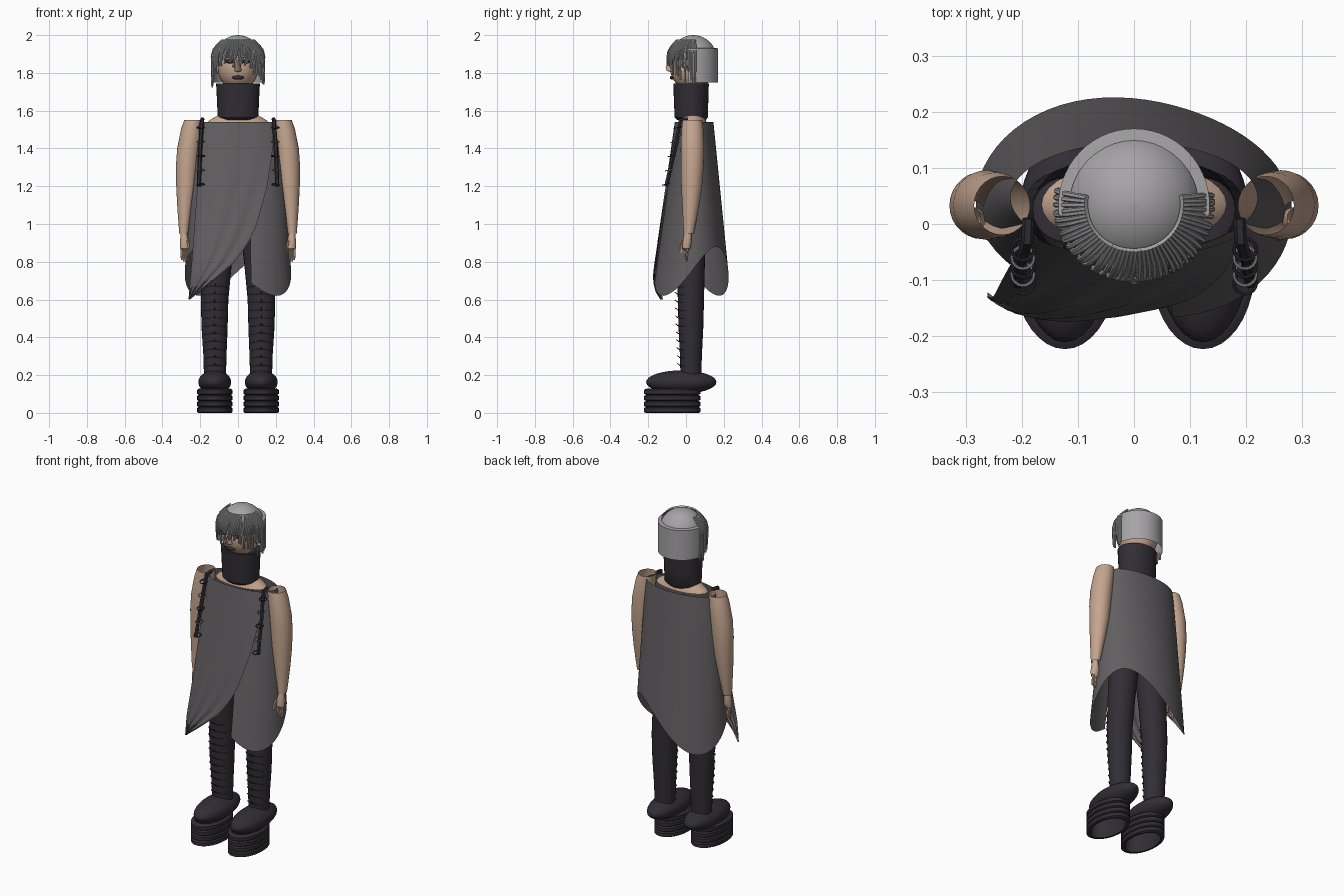
import bpy, bmesh, math, random
from math import sin, cos, pi, radians

if "Cube" in bpy.data.objects:
    bpy.data.objects.remove(bpy.data.objects["Cube"])
random.seed(4)

def mat(name, c):
    m = bpy.data.materials.new(name)
    m.diffuse_color = (*c, 1)
    m.use_nodes = True
    m.node_tree.nodes["Principled BSDF"].inputs["Base Color"].default_value = m.diffuse_color
    return m

SKIN = mat("skin", (.56, .38, .28))
DARK = mat("dark_cloth", (.03, .027, .035))
CLOTH = mat("grey_cloth", (.12, .112, .118))
HAIR = mat("hair", (.38, .37, .38))
METAL = mat("metal", (.3, .3, .32))

def finish(ob, m, angle=40):
    ob.data.materials.append(m)
    bpy.ops.object.select_all(action='DESELECT')
    ob.select_set(True)
    bpy.context.view_layer.objects.active = ob
    bpy.ops.object.shade_smooth_by_angle(angle=radians(angle))
    return ob

def grid(name, rows, m, closed=False):
    """Surface through rows of points."""
    verts = [p for r in rows for p in r]
    n = len(rows[0])
    faces = [(i*n+j, i*n+(j+1) % n, (i+1)*n+(j+1) % n, (i+1)*n+j)
             for i in range(len(rows)-1) for j in range(n if closed else n-1)]
    me = bpy.data.meshes.new(name)
    me.from_pydata(verts, [], faces)
    ob = bpy.data.objects.new(name, me)
    bpy.context.collection.objects.link(ob)
    return finish(ob, m)

def loft(name, rings, m, n=24):
    """Tube through elliptical rings (cx, cy, z, rx, ry)."""
    return grid(name, [[(cx+rx*cos(2*pi*j/n), cy+ry*sin(2*pi*j/n), z) for j in range(n)]
                       for cx, cy, z, rx, ry in rings], m, True)

def ball(name, c, r, m, seg=24):
    bpy.ops.mesh.primitive_uv_sphere_add(segments=seg, ring_count=seg//2, location=c)
    ob = bpy.context.object
    ob.name = name
    ob.scale = r
    bpy.ops.object.transform_apply(location=False, rotation=False)
    return finish(ob, m, 60)

def tubes(name, paths, r, m, smooth=True):
    cu = bpy.data.curves.new(name, 'CURVE')
    cu.dimensions = '3D'
    cu.bevel_depth, cu.bevel_resolution, cu.use_fill_caps = r, 1, True
    for p in paths:
        s = cu.splines.new('POLY')
        s.points.add(len(p)-1)
        for q, co in zip(s.points, p):
            q.co = (*co, 1)
    ob = bpy.data.objects.new(name, cu)
    bpy.context.collection.objects.link(ob)
    bpy.ops.object.select_all(action='DESELECT')
    ob.select_set(True)
    bpy.context.view_layer.objects.active = ob
    bpy.ops.object.convert(target='MESH')
    return finish(bpy.context.object, m)

def lerp(table, z):
    """Piecewise linear lookup, keys descending."""
    for (a, va), (b, vb) in zip(table, table[1:]):
        if z >= b:
            return va+(vb-va)*min(1, max(0, (a-z)/(a-b)))
    return table[-1][1]

# head and face
ball("head", (0, .03, 1.83), (.108, .115, .125), SKIN)
loft("nose", [(0, -.075, 1.87, .008, .01), (0, -.085, 1.83, .014, .024), (0, -.082, 1.81, .02, .022),
              (0, -.075, 1.805, .004, .004)], SKIN, 10)
ball("lips", (0, -.072, 1.775), (.032, .014, .011), DARK, 12)
for s in (-1, 1):
    ball("eye", (s*.042, -.075, 1.862), (.024, .014, .012), DARK, 12)
    ball("ear", (s*.11, .03, 1.83), (.012, .025, .035), SKIN, 12)

# collar and neck base
loft("collar", [(0, .03, 1.55, .09, .075), (0, .028, 1.565, .108, .088), (0, .027, 1.65, .111, .091),
                (0, .027, 1.745, .116, .094), (0, .027, 1.745, .1, .08)], DARK, 32)
loft("neck_base", [(0, .035, 1.535, .165, .075), (0, .035, 1.55, .15, .07), (0, .03, 1.585, .09, .065)], SKIN, 32)

# hair: dome, back shell, hanging locks
rings = [(0, .038, 1.868+.132*sin(a), .127*cos(a)+1e-4, .127*cos(a)+1e-4)
         for a in (pi/2*k/10 for k in range(11))]
loft("hair_dome", rings, HAIR, 40)
grid("hair_shell", [[(.135*cos(a), .033+.137*sin(a), z) for a in (radians(-8+196*k/30) for k in range(31))]
                    for z in (1.75, 1.8, 1.87, 1.93)] +
     [[(.115*cos(a), .033+.115*sin(a), 1.932) for a in (radians(-8+196*k/30) for k in range(31))]], HAIR)
locks = []
for k in range(46):
    a = radians(172+196*k/45)
    f = max(0, -sin(a))
    end = 1.735+.1*f+random.uniform(-.02, .06)
    tw = random.uniform(-.06, .06)-.12*f
    p = [(.085, 1.975), (.115, 1.945), (.134, 1.915), (.14, 1.885), (.139, (1.885+end)/2), (.137, end)]
    locks.append([(r*cos(a+tw*i/5), .035+r*sin(a+tw*i/5)*(1-.04*f), z) for i, (r, z) in enumerate(p)])
tubes("hair_locks", locks, .005, HAIR)

# tunic: slit-front shell with wavy hem
N = 56
def body(t):
    return .22+.062*t**.8, .098+.097*t, .047-.017*t
rows = []
for i in range(15):
    row = []
    for j in range(N+1):
        a = radians(-76+292*j/N)
        hem = .75+.13*sin(2*a)
        z = 1.54+(hem-1.54)*i/14
        rx, ry, cy = body((1.54-z)/.8)
        row.append((rx*cos(a), cy+ry*sin(a), z))
    rows.append(row)
grid("tunic", rows, CLOTH)

# diagonal wrap panel over the front
right = [(1.54, .2), (1.45, .192), (1.2, .155), (1.0, .1), (.9, .055), (.8, -.015), (.7, -.13), (.6, -.255)]
left = [(1.54, -.205), (1.2, -.215), (.8, -.245), (.6, -.262)]
rows = []
for i in range(25):
    u = i/24
    row = []
    for j in range(25):
        v = j/24
        z = 1.54-.94*u
        x = lerp(left, z)*(1-v)+lerp(right, z)*v
        rx, ry, cy = body(min(1, u*1.15))
        s = min(1, abs(x)/(rx+.015))
        y = cy-ry*max(0, 1-s**(2+2*u))**(.5-.2*u)-.008+.005*u*sin(22*v+4*u)
        row.append((x, y, z))
    rows.append(row)
grid("wrap_panel", rows, CLOTH)

for s in (-1, 1):
    # arm: open-topped sleeve shape, then hand
    loft("arm", [(s*x, y, z, rx, ry) for x, y, z, rx, ry in (
        (.235, .033, 1.55, .05, .052), (.246, .034, 1.5, .056, .058), (.262, .034, 1.4, .06, .062),
        (.27, .033, 1.3, .059, .06), (.274, .03, 1.2, .053, .055), (.28, .025, 1.1, .042, .045),
        (.285, .018, 1.0, .03, .033), (.287, .014, .95, .024, .027))], SKIN, 28)
    loft("hand", [(s*x, y, z, rx, ry) for x, y, z, rx, ry in (
        (.287, .01, .965, .014, .018), (.285, .008, .93, .02, .022), (.283, .005, .9, .025, .024),
        (.281, .003, .87, .025, .02), (.28, .002, .855, .004, .004))], SKIN, 16)
    fingers = [[(s*(.264+.011*k), -.002+.003*k, .87), (s*(.264+.011*k), -.006+.003*k, .83),
                (s*(.265+.01*k), .002, .8+.006*abs(k-1.5))] for k in range(4)]
    fingers.append([(s*.266, -.014, .91), (s*.258, -.024, .88), (s*.257, -.024, .85)])
    tubes("fingers", fingers, .007, SKIN)

    # strap with rings
    tubes("strap", [[(s*.188, .01, 1.555), (s*.19, -.03, 1.55), (s*.2, -.06, 1.4), (s*.208, -.105, 1.2)]],
          .011, DARK)
    for k in range(5):
        z = 1.51-.075*k
        bpy.ops.mesh.primitive_torus_add(location=(s*.198, -.045-.015*k, z), rotation=(.2, 0, 0),
                                         major_radius=.02, minor_radius=.003,
                                         major_segments=16, minor_segments=6)
        bpy.context.object.name = "strap_ring"
        finish(bpy.context.object, METAL if k % 2 else DARK)

    # leg with front laces
    leg = [(.98, .095, .085), (.8, .11, .078), (.6, .124, .073), (.45, .124, .069), (.3, .122, .061), (.18, .122, .058)]
    loft("leg", [(s*x, .026, z, r, r*.95) for z, x, r in leg], DARK, 24)
    laces = []
    for k in range(11):
        z = .25+.042*k
        x, r = lerp([(q[0], q[1]) for q in leg], z), lerp([(q[0], q[2]) for q in leg], z)
        laces.append([(s*x+(r+.002)*cos(a), .026+(r+.001)*sin(a), z-.012*sin(a)-.01)
                      for a in (radians(215+110*i/8) for i in range(9))])
        laces.append([(s*x, .03-r, z), (s*x, .014-r, z+.012)])
    tubes("laces", laces, .0025, DARK)

    # boot: rounded upper on a hollow ribbed platform
    ball("boot_upper", (s*.123, -.025, .163), (.087, .186, .062), DARK, 32)
    prof = []
    for k in range(4):
        z = .032*k
        prof += [(z, .93), (z+.005, 1), (z+.025, 1), (z+.031, .93)]
    prof += [(.13, .85), (.13, .82), (0, .82), (0, .93)]
    loft("boot_sole", [(s*.123, -.073, z, .093*k, .15*k) for z, k in prof], DARK, 36)
